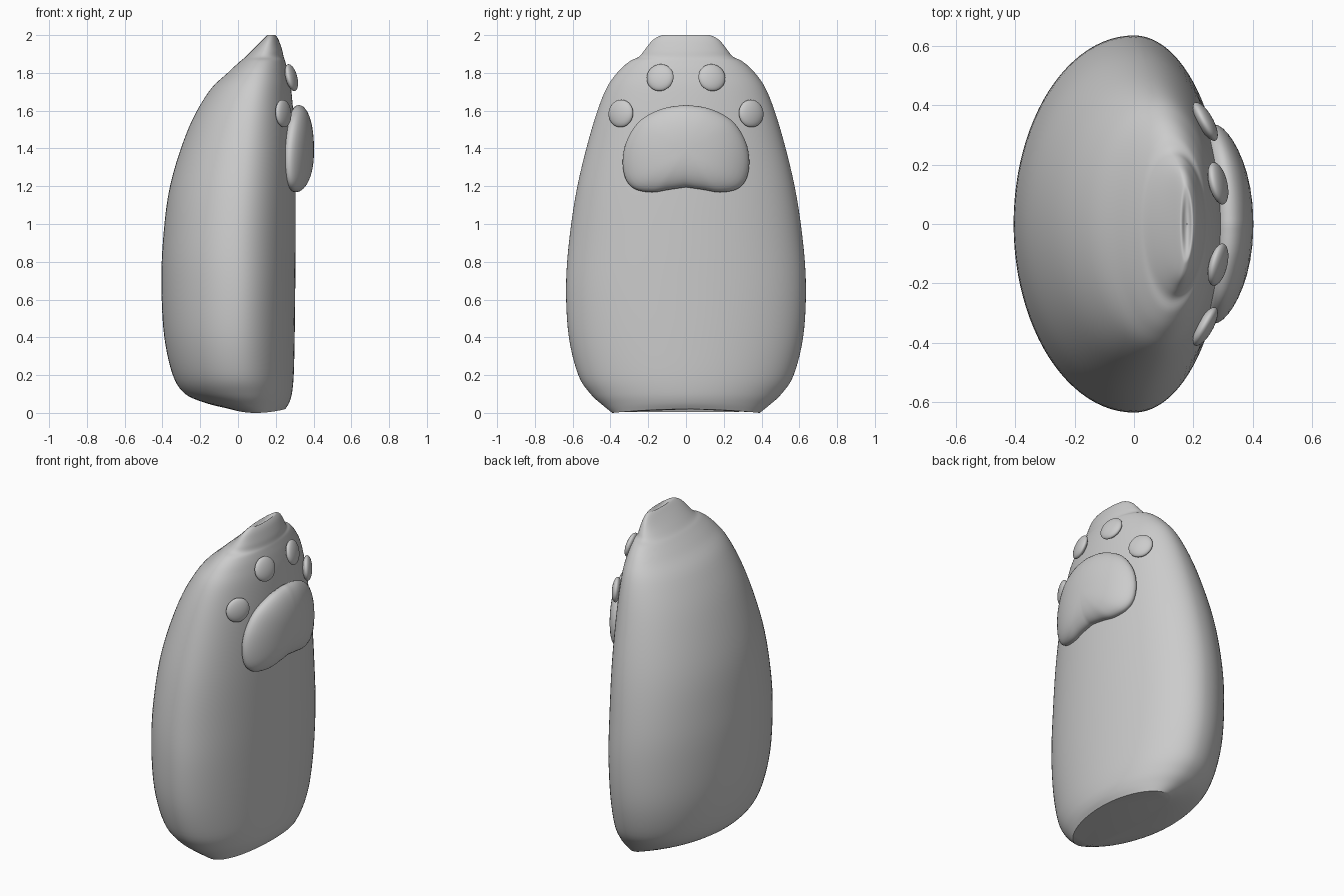
import bpy, bmesh, math
from mathutils import Matrix

cube = bpy.data.objects.get("Cube")
if cube:
    bpy.data.objects.remove(cube, do_unlink=True)

grey = bpy.data.materials.new("soft grey")
grey.use_nodes = True
colour = (0.6, 0.6, 0.6, 1)
grey.diffuse_color = colour
grey.node_tree.nodes["Principled BSDF"].inputs["Base Color"].default_value = colour


def smooth_path(points, steps):
    """Catmull-Rom curve through points of any dimension."""
    result = []
    for i in range(len(points) - 1):
        a, b = points[max(i - 1, 0)], points[i]
        c, d = points[i + 1], points[min(i + 2, len(points) - 1)]
        for k in range(steps):
            t = k / steps
            result.append([
                q + 0.5 * t * (r - p + t * (2 * p - 5 * q + 4 * r - s + t * (3 * (q - r) + s - p)))
                for p, q, r, s in zip(a, b, c, d)])
    result.append(list(points[-1]))
    return result


def make_object(name, bm, angle=180):
    bmesh.ops.remove_doubles(bm, verts=bm.verts, dist=0.0003)
    bmesh.ops.recalc_face_normals(bm, faces=bm.faces)
    mesh = bpy.data.meshes.new(name)
    bm.to_mesh(mesh)
    bm.free()
    mesh.materials.append(grey)
    obj = bpy.data.objects.new(name, mesh)
    bpy.context.collection.objects.link(obj)
    bpy.ops.object.select_all(action="DESELECT")
    obj.select_set(True)
    bpy.context.view_layer.objects.active = obj
    bpy.ops.object.shade_smooth_by_angle(angle=math.radians(angle))
    return obj


def skin(bm, rings):
    """Bridge closed rings of coordinates with quads."""
    loops = [[bm.verts.new(co) for co in ring] for ring in rings]
    for low, high in zip(loops, loops[1:]):
        for i in range(len(low)):
            j = (i + 1) % len(low)
            bm.faces.new((low[i], low[j], high[j], high[i]))
    return loops


# Body sections: height, half width, back x, widest x, front x
sections = [
    (0.00, 0.39, -0.04, 0.09, 0.25),
    (0.04, 0.44, -0.17, 0.06, 0.27),
    (0.10, 0.505, -0.28, 0.03, 0.285),
    (0.20, 0.57, -0.345, 0.01, 0.295),
    (0.40, 0.62, -0.39, 0.0, 0.30),
    (0.65, 0.635, -0.405, 0.0, 0.303),
    (0.90, 0.62, -0.398, 0.0, 0.305),
    (1.20, 0.575, -0.36, 0.02, 0.305),
    (1.50, 0.50, -0.265, 0.05, 0.298),
    (1.70, 0.43, -0.155, 0.08, 0.283),
    (1.80, 0.365, -0.055, 0.10, 0.266),
    (1.86, 0.30, 0.01, 0.12, 0.25),
    (1.885, 0.25, 0.04, 0.13, 0.242),
    (1.92, 0.22, 0.075, 0.145, 0.234),
    (1.97, 0.18, 0.125, 0.16, 0.217),
    (1.995, 0.14, 0.15, 0.17, 0.203),
    (2.00, 0.11, 0.16, 0.175, 0.195),
    (1.99, 0.05, 0.17, 0.178, 0.187),
    (1.985, 0.0, 0.178, 0.178, 0.178),
]
rings = []
for z, w, back, mid, front in smooth_path(sections, 5):
    ring = []
    for k in range(96):
        a = math.tau * k / 96
        c, y = math.cos(a), w * math.sin(a)
        x = mid + c * (front - mid if c > 0 else mid - back)
        # the base arches up slightly in the middle
        arch = 0.02 * math.cos(a) ** 2 * max(0, 1 - z / 0.1)
        ring.append((x, y, z + arch))
    rings.append(ring)
bm = bmesh.new()
loops = skin(bm, rings)
bm.faces.new(loops[0])
make_object("body", bm, 40)

# Main pad: half outline (y, z), mirrored and swept into a bean-shaped cushion
half = smooth_path([(0, 1.63), (0.12, 1.612), (0.24, 1.55), (0.31, 1.45), (0.335, 1.34),
                    (0.32, 1.24), (0.27, 1.185), (0.18, 1.168), (0.09, 1.182), (0, 1.195)], 5)
outline = half + [(-y, z) for y, z in half[-2:0:-1]]
rings = []
for k in range(21):
    a = math.pi * (k / 20 - 0.5)
    s = math.cos(a) ** 0.85 if 0 < k < 20 else 0
    rings.append([(0.322 - 0.45 * (y * s) ** 2 + 0.08 * math.sin(a), y * s, 1.39 + (z - 1.39) * s)
                  for y, z in outline])
bm = bmesh.new()
skin(bm, rings)
make_object("main_pad", bm)

# Toe pads: flattened spheres turned to follow the body surface
toes = {"inner": (0.283, 0.137, 1.775, 14, -14), "outer": (0.24, 0.345, 1.585, 29, -4)}
for side, sign in (("left", 1), ("right", -1)):
    for kind, (x, y, z, yaw, pitch) in toes.items():
        bm = bmesh.new()
        bmesh.ops.create_uvsphere(bm, u_segments=32, v_segments=20, radius=0.073)
        place = (Matrix.Translation((x, sign * y, z))
                 @ Matrix.Rotation(math.radians(sign * yaw), 4, "Z")
                 @ Matrix.Rotation(math.radians(pitch), 4, "Y")
                 @ Matrix.Diagonal((0.36, 1, 1, 1)))
        bmesh.ops.transform(bm, matrix=place, verts=bm.verts)
        make_object(f"{kind}_toe_pad_{side}", bm)
